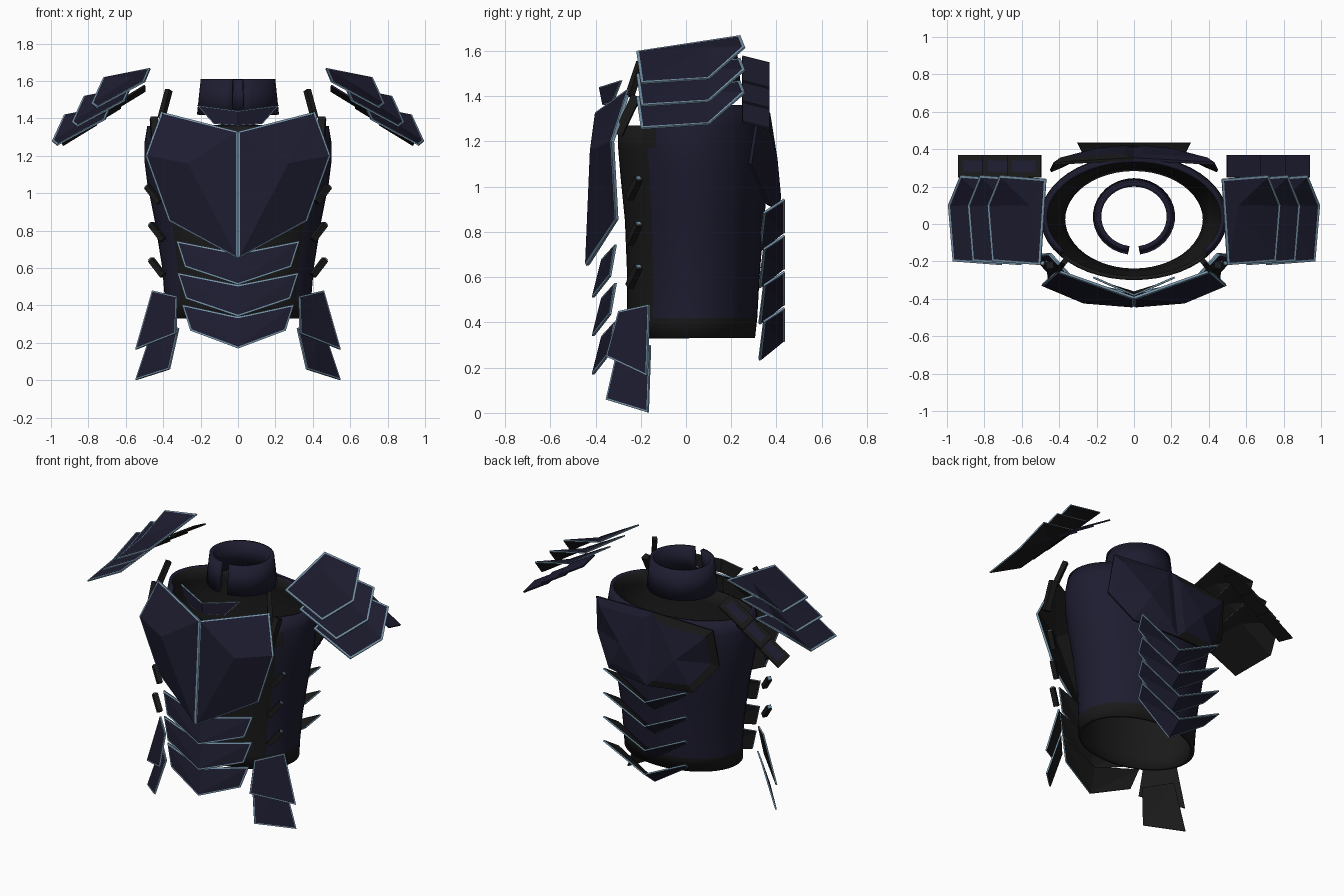
import bpy, bmesh, math
from mathutils import Vector

if "Cube" in bpy.data.objects:
    bpy.data.objects.remove(bpy.data.objects["Cube"])


def material(name, rgb):
    m = bpy.data.materials.new(name)
    m.diffuse_color = (*rgb, 1)
    m.use_nodes = True
    m.node_tree.nodes["Principled BSDF"].inputs["Base Color"].default_value = m.diffuse_color
    return m


NAVY = material("navy", (0.0125, 0.012, 0.030))
BLACK = material("black", (0.010, 0.010, 0.010))
STEEL = material("steel_trim", (0.18, 0.30, 0.40))


def finish(name, bm, thick=0.0, smooth=False):
    me = bpy.data.meshes.new(name)
    bm.to_mesh(me)
    bm.free()
    for m in (NAVY, STEEL, BLACK, BLACK):
        me.materials.append(m)
    ob = bpy.data.objects.new(name, me)
    bpy.context.collection.objects.link(ob)
    if smooth:
        bpy.ops.object.select_all(action='DESELECT')
        ob.select_set(True)
        bpy.context.view_layer.objects.active = ob
        bpy.ops.object.shade_smooth_by_angle(angle=math.radians(35))
    if thick:
        # navy or trim outside turns to black lining inside
        s = ob.modifiers.new("thickness", 'SOLIDIFY')
        s.thickness = thick
        s.offset = -1
        s.material_offset = 2
    return ob


def inset(bm, width, mat):
    r = bmesh.ops.inset_region(bm, faces=bm.faces[:], thickness=width,
                               use_boundary=True, use_even_offset=True)
    for f in r["faces"]:
        f.material_index = mat


def plate(name, pts, faces, facing, trim=0.009, per_half=False, frame=None, thick=0.01):
    """Half a plate is given; it is mirrored in x, edged with trim and lined.
    With frame, the border is black on the side where x is below that value."""
    bm = bmesh.new()
    vs = [bm.verts.new(p) for p in pts]
    for f in faces:
        bm.faces.new([vs[i] for i in f])
    bmesh.ops.recalc_face_normals(bm, faces=bm.faces[:])
    total = sum((f.normal * f.calc_area() for f in bm.faces), Vector())
    if total.dot(Vector(facing)) < 0:
        bmesh.ops.reverse_faces(bm, faces=bm.faces[:])
    if per_half:
        inset(bm, trim, 1 if frame is None else 2)
    d = bmesh.ops.duplicate(bm, geom=bm.verts[:] + bm.edges[:] + bm.faces[:])["geom"]
    for g in d:
        if isinstance(g, bmesh.types.BMVert):
            g.co.x *= -1
    bmesh.ops.reverse_faces(bm, faces=[g for g in d if isinstance(g, bmesh.types.BMFace)])
    bmesh.ops.remove_doubles(bm, verts=bm.verts[:], dist=1e-4)
    if not per_half:
        inset(bm, trim, 1)
    if frame is not None:
        for f in bm.faces:
            if f.calc_center_median().x > frame:
                f.material_index = 0
    return finish(name, bm, thick)


def bar(name, a, b, w, mat=2):
    """Square bar between two points, on both sides."""
    bm = bmesh.new()
    for s in (1, -1):
        p, q = Vector((a[0] * s, a[1], a[2])), Vector((b[0] * s, b[1], b[2]))
        d = q - p
        r = bmesh.ops.create_cube(bm, size=1)["verts"]
        rot = d.to_track_quat('Z', 'Y').to_matrix()
        for v in r:
            v.co = (p + q) / 2 + rot @ Vector((v.co.x * w, v.co.y * w, v.co.z * d.length))
    for f in bm.faces:
        f.material_index = mat
    return finish(name, bm)


# torso shell: height, half width, front y, back y
SEG = 48
sections = [(0.33, 0.39, -0.26, 0.305), (0.42, 0.39, -0.26, 0.315), (0.6, 0.405, -0.26, 0.325),
            (0.85, 0.445, -0.27, 0.345), (1.05, 0.485, -0.29, 0.365), (1.17, 0.50, -0.30, 0.37),
            (1.27, 0.50, -0.30, 0.365), (1.36, 0.485, -0.28, 0.35)]
bm = bmesh.new()
rings = []
for z, rx, y0, y1 in sections:
    rings.append([bm.verts.new((rx * math.cos(t), (y0 + y1) / 2 + (y1 - y0) / 2 * math.sin(t), z))
                  for t in (2 * math.pi * k / SEG for k in range(SEG))])
for lo, hi in zip(rings, rings[1:]):
    for k in range(SEG):
        j = (k + 1) % SEG
        f = bm.faces.new((lo[k], lo[j], hi[j], hi[k]))
        c = f.calc_center_median()
        # dark waistband and front panel
        if c.z < 0.42 or c.y < -0.15:
            f.material_index = 2
bmesh.ops.delete(bm, geom=[f for f in bm.faces if f.calc_center_median().z > 1.27
                           and f.calc_center_median().y < -0.15], context='FACES')
bm.normal_update()
finish("torso_shell", bm, 0.022, True)

# collar, split at the front
bm = bmesh.new()
gap = 0.15
cols = []
for k in range(33):
    t = -math.pi / 2 + gap + (2 * math.pi - 2 * gap) * k / 32
    cols.append([bm.verts.new((r * math.cos(t), 0.04 + (r - 0.015) * math.sin(t), z))
                 for r, z in ((0.22, 1.42), (0.20, 1.61))])
for a, b in zip(cols, cols[1:]):
    bm.faces.new((a[0], b[0], b[1], a[1]))
bm.normal_update()
ob = finish("collar", bm, 0.025, True)
ob.modifiers[0].material_offset = 0

# breastplate with a trimmed centre ridge
plate("breastplate",
      [(0, -0.40, 1.33), (0.41, -0.255, 1.435), (0.495, -0.33, 1.2), (0.37, -0.31, 0.85),
       (0, -0.44, 0.65), (0.27, -0.425, 1.16)],
      [(0, 5, 1), (1, 5, 2), (2, 5, 3), (3, 5, 4), (4, 5, 0)], (0, -1, 0),
      trim=0.010, per_half=True, thick=0.014)

# throat plate
plate("throat_plate",
      [(0, -0.385, 1.44), (0.22, -0.29, 1.47), (0.13, -0.33, 1.37), (0, -0.37, 1.36)],
      [(0, 1, 2, 3)], (0, -1, 0.3), trim=0.004)

# belly plates
for i, (w, z) in enumerate(((0.33, 0.51), (0.325, 0.34), (0.30, 0.17))):
    plate(f"belly_plate_{i + 1}",
          [(0, -0.375, z + 0.17), (w, -0.315, z + 0.235), (w - 0.045, -0.34, z + 0.095),
           (0, -0.415, z)],
          [(0, 1, 3), (1, 2, 3)], (0, -1, 0.3), trim=0.009)

# flared lower back plates, navy underneath and dark on top
for i in range(4):
    z = 0.23 + 0.16 * i
    plate(f"back_plate_{i + 1}",
          [(0, 0.325, z), (0.26, 0.345, z + 0.17), (0.305, 0.437, z + 0.23),
           (0, 0.437, z + 0.085)],
          [(0, 1, 3), (1, 2, 3)], (0, 0.2, -1), trim=0.008)

# upper back plate with a dark frame on one half
plate("upper_back_plate",
      [(0, 0.355, 1.37), (0.43, 0.33, 1.35), (0.45, 0.29, 1.1), (0.31, 0.37, 0.92),
       (0, 0.41, 0.90), (0.2, 0.405, 1.12)],
      [(0, 5, 1), (1, 5, 2), (2, 5, 3), (3, 5, 4), (4, 5, 0)], (0, 1, 0),
      trim=0.05, per_half=True, frame=-0.06, thick=0.015)

# layered shoulder plates and their rear flaps
for i in range(3):
    dx, dz = 0.105 * i, -0.10 * i
    pts = [(0.50, -0.22, 1.60), (0.47, 0.24, 1.67), (0.72, 0.26, 1.62),
           (0.785, 0.10, 1.48), (0.76, -0.20, 1.46), (0.56, 0.10, 1.62)]
    plate(f"shoulder_plate_{i + 1}", [(x + dx, y, z + dz) for x, y, z in pts],
          [(0, 1, 5), (1, 2, 5), (2, 3, 5), (3, 4, 5), (4, 0, 5)], (0.4, 0, 1),
          trim=0.012, thick=0.008)
    dx, dz = 0.13 * i, -0.09 * i
    pts = [(0.50, 0.25, 1.58), (0.50, 0.37, 1.55), (0.68, 0.37, 1.44), (0.68, 0.25, 1.47)]
    plate(f"shoulder_flap_{i + 1}", [(x + dx, y, z + dz) for x, y, z in pts],
          [(0, 1, 2, 3)], (0.4, 0.3, 1), trim=0.03, per_half=True, frame=0)

# hip plates
plate("upper_hip_plate", [(0.46, -0.165, 0.48), (0.33, -0.30, 0.45), (0.335, -0.355, 0.25),
                          (0.55, -0.175, 0.165)], [(0, 1, 2), (0, 2, 3)], (0.5, -1, 0), trim=0.007)
plate("lower_hip_plate", [(0.45, -0.16, 0.30), (0.32, -0.305, 0.28), (0.37, -0.355, 0.06),
                          (0.55, -0.17, 0.003)], [(0, 1, 2), (0, 2, 3)], (0.5, -1, 0), trim=0.007)

# shoulder straps and side buckles
bar("shoulder_strap", (0.41, -0.25, 1.40), (0.37, -0.20, 1.55), 0.03)
bar("chest_strap", (0.44, -0.30, 1.23), (0.45, -0.22, 1.40), 0.04)
for i, (x, z) in enumerate(((0.40, 0.56), (0.40, 0.75), (0.42, 0.95))):
    bar(f"side_strap_{i + 1}", (x, -0.25, z), (x + 0.065, -0.21, z + 0.085), 0.03)
    bar(f"buckle_{i + 1}", (x + 0.063, -0.212, z + 0.082), (x + 0.069, -0.208, z + 0.09), 0.02, 1)
